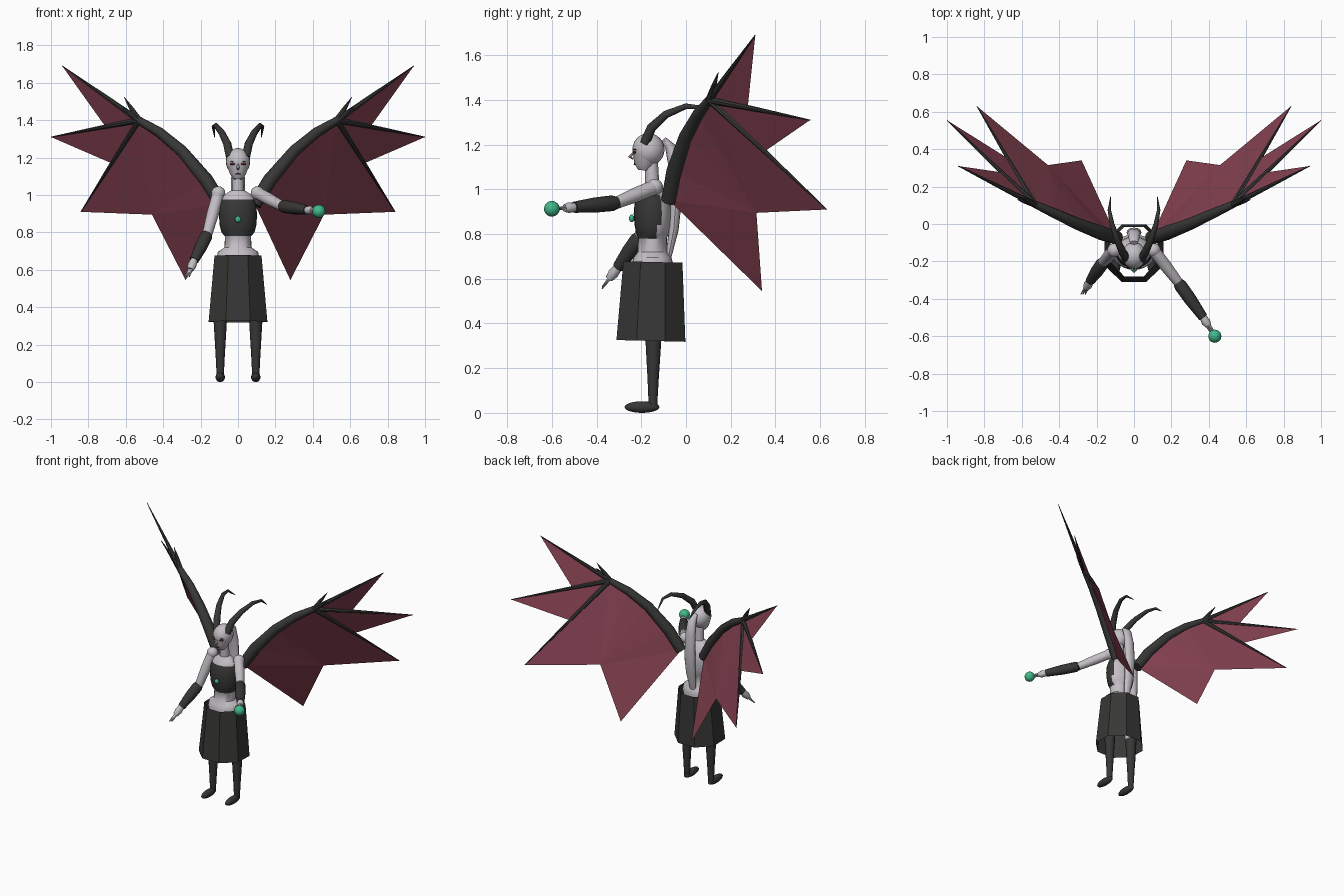
import bpy, bmesh, math
from mathutils import Vector, Matrix

cube = bpy.data.objects.get("Cube")
if cube:
    bpy.data.objects.remove(cube, do_unlink=True)


def material(name, rgb):
    m = bpy.data.materials.new(name)
    m.use_nodes = True
    m.diffuse_color = (*rgb, 1)
    m.node_tree.nodes["Principled BSDF"].inputs["Base Color"].default_value = (*rgb, 1)
    return m


SKIN = material("pale_skin", (0.55, 0.52, 0.56))
DARK = material("charcoal", (0.038, 0.038, 0.037))
WING = material("wing_red", (0.23, 0.052, 0.08))
GREEN = material("gem_green", (0.05, 0.48, 0.25))
EYE = material("eye_maroon", (0.12, 0.02, 0.03))


def finish(name, bm, mats, smooth=True):
    bmesh.ops.recalc_face_normals(bm, faces=bm.faces)
    mesh = bpy.data.meshes.new(name)
    bm.to_mesh(mesh)
    bm.free()
    obj = bpy.data.objects.new(name, mesh)
    bpy.context.scene.collection.objects.link(obj)
    for m in mats:
        mesh.materials.append(m)
    if smooth:
        bpy.ops.object.select_all(action='DESELECT')
        obj.select_set(True)
        bpy.context.view_layer.objects.active = obj
        bpy.ops.object.shade_smooth_by_angle(angle=math.radians(40))
    return obj


def loft(name, rings, mats, sides=12, rule=None, cap=True, turn=0.0):
    """Skin elliptical rings: (centre, side radius, depth radius), swept along the path."""
    bm = bmesh.new()
    pts = [Vector(r[0]) for r in rings]
    loops = []
    for i, (_, ra, rb) in enumerate(rings):
        d = (pts[min(i + 1, len(pts) - 1)] - pts[max(i - 1, 0)]).normalized()
        depth = d.cross(Vector((1, 0, 0))).normalized()
        side = depth.cross(d).normalized()
        loop = []
        for k in range(sides):
            a = math.tau * k / sides + turn
            loop.append(bm.verts.new(pts[i] + side * ra * math.cos(a) + depth * rb * math.sin(a)))
        loops.append(loop)
    for low, high in zip(loops, loops[1:]):
        for k in range(sides):
            n = (k + 1) % sides
            bm.faces.new((low[k], low[n], high[n], high[k]))
    if cap:
        bm.faces.new(loops[0])
        bm.faces.new(loops[-1])
    if rule:
        for f in bm.faces:
            f.material_index = rule(f.calc_center_median())
    return finish(name, bm, mats)


def limb(name, points, radii, mat, sides=12):
    return loft(name, [(p, r, r) for p, r in zip(points, radii)], [mat], sides)


def ball(name, centre, size, mat):
    bm = bmesh.new()
    m = Matrix.Translation(centre) @ Matrix.Diagonal((*size, 1))
    bmesh.ops.create_uvsphere(bm, u_segments=20, v_segments=12, radius=1, matrix=m)
    return finish(name, bm, [mat])


# Torso with a bodice on its front faces
torso_profile = [(0.60, .10, .09), (0.66, .115, .095), (0.695, .108, .085), (0.72, .072, .066),
                 (0.78, .07, .064), (0.80, .088, .072), (0.84, .098, .08), (0.89, .102, .084),
                 (0.94, .098, .08), (0.975, .088, .066), (1.0, .075, .05), (1.025, .035, .032)]
loft("torso", [((0, -0.15, z), a, b) for z, a, b in torso_profile], [SKIN, DARK], 24,
     lambda c: int(0.785 < c.z < 0.975 and c.y < (-0.11 if c.z > 0.85 else -0.135)))
limb("neck", [(0, -0.15, 1.0), (0, -0.155, 1.13)], [.032, .029], SKIN)
ball("chest_gem", (0, -0.243, 0.87), (.016, .012, .017), GREEN)

# Head and face
ball("skull", (0, -0.168, 1.178), (.065, .072, .073), SKIN)
loft("jaw", [((0, -0.19, 1.085), .022, .024), ((0, -0.188, 1.11), .042, .044),
             ((0, -0.178, 1.165), .061, .062)], [SKIN], 16)
limb("nose", [(0, -0.234, 1.165), (0, -0.252, 1.145), (0, -0.236, 1.137)], [.004, .008, .005], SKIN, 8)
ball("mouth", (0, -0.228, 1.113), (.014, .006, .004), EYE)
for s, label in ((1, "left"), (-1, "right")):
    ball(label + "_eye", (s * .026, -0.229, 1.166), (.017, .009, .007), EYE)
    ball(label + "_brow", (s * .026, -0.226, 1.178), (.018, .009, .003), DARK)

# Long hair falling down the back
loft("hair", [((0, -0.10, 1.225), .022, .012), ((0, -0.07, 1.19), .03, .024),
              ((0, -0.052, 1.10), .036, .026), ((0, -0.045, 0.95), .04, .026),
              ((0, -0.055, 0.82), .036, .022), ((0, -0.085, 0.66), .018, .01)], [SKIN])

# Open eight-sided skirt with a slight tilt
loft("skirt", [((0, -0.157, 0.322), .17, .167), ((0, -0.148, 0.675), .136, .143)],
     [DARK], 8, cap=False, turn=math.pi / 8)


def wing(s, label):
    def p(x, y, z):
        return Vector((s * x, y, z))

    arm = [p(.09, -.075, .95), p(.17, -.05, 1.08), p(.30, 0, 1.235), p(.42, .055, 1.335), p(.53, .105, 1.4)]
    knuckle = arm[-1]
    tips = [p(.94, .31, 1.69), p(1.0, .555, 1.31), p(.84, .63, .91)]
    notch_a = knuckle.lerp(tips[1], .38)
    notch_b = knuckle.lerp(tips[2], .47)
    notch_c, inner = p(.46, .315, .895), p(.28, .34, .545)
    limb(label + "_wing_arm", arm, [.036, .038, .032, .027, .02], DARK)
    for i, tip in enumerate(tips):
        limb(f"{label}_wing_finger_{i + 1}", [knuckle, knuckle.lerp(tip, .5), tip],
             [.017, .01, .002], DARK, 8)
    for i, tip in enumerate((p(.61, .145, 1.525), p(.625, .13, 1.475))):
        limb(f"{label}_wing_claw_{i + 1}", [knuckle, knuckle.lerp(tip, .5), tip],
             [.018, .012, .001], DARK, 8)
    # Membrane panels stretched between the bones
    bm = bmesh.new()
    panels = [(knuckle, tips[0], notch_a), (knuckle, notch_a, tips[1]), (knuckle, tips[1], notch_b),
              (knuckle, notch_b, notch_c), (notch_b, tips[2], notch_c), (arm[0], notch_c, inner)]
    panels += [(a, b, notch_c) for a, b in zip(arm, arm[1:])]
    for tri in panels:
        bm.faces.new([bm.verts.new(v) for v in tri])
    bmesh.ops.remove_doubles(bm, verts=bm.verts, dist=1e-4)
    finish(label + "_wing_membrane", bm, [WING], smooth=False)


def hand(label, wrist, end):
    # Palm with three short tapering fingers
    wrist, end = Vector(wrist), Vector(end)
    palm = wrist.lerp(end, .55)
    limb(label + "_palm", [wrist, wrist.lerp(end, .3), palm], [.02, .024, .017], SKIN)
    for i in (-1, 0, 1):
        spread = Vector((i * .012, 0, i * .004))
        limb(f"{label}_finger_{i + 2}", [palm - (end - wrist) * .1 + spread * .5, end + spread],
             [.009, .003], SKIN, 6)


def arm(label, shoulder, elbow, wrist, end):
    e, w, sh = Vector(elbow), Vector(wrist), Vector(shoulder)
    ball(label + "_shoulder", sh, (.037, .037, .037), SKIN)
    limb(label + "_upper_arm", [sh, sh.lerp(e, .5), e], [.033, .033, .027], SKIN)
    limb(label + "_sleeve", [e, e.lerp(w, .1), e.lerp(w, .5), w], [.028, .035, .034, .025], DARK)
    hand(label, wrist, end)


for s, label in ((1, "left"), (-1, "right")):
    wing(s, label)
    # Horn sweeping up and back
    horn = [(.042, -.185, 1.205), (.058, -.155, 1.275), (.088, -.09, 1.335),
            (.118, 0, 1.372), (.132, .075, 1.365), (.125, .145, 1.31)]
    limb(label + "_horn", [(s * x, y, z) for x, y, z in horn],
         [.023, .022, .018, .013, .009, .002], DARK, 10)
    # Leg, stocking and shoe
    x = s * .095
    limb(label + "_thigh", [(s * .06, -.15, .66), (x, -.147, .40)], [.055, .038], SKIN)
    limb(label + "_stocking", [(x, -.147, .42), (x, -.146, .30), (x, -.147, .15), (x, -.148, .03)],
         [.04, .034, .025, .019], DARK)
    ball(label + "_shoe", (x, -.197, .026), (.025, .078, .026), DARK)

arm("left", (.105, -.14, 1.01), (.235, -.31, .94), (.37, -.50, .92), (.42, -.58, .913))
arm("right", (-.105, -.14, 1.01), (-.165, -.205, .79), (-.235, -.305, .65), (-.272, -.375, .56))
ball("held_orb", (.432, -.60, .913), (.035, .035, .035), GREEN)
